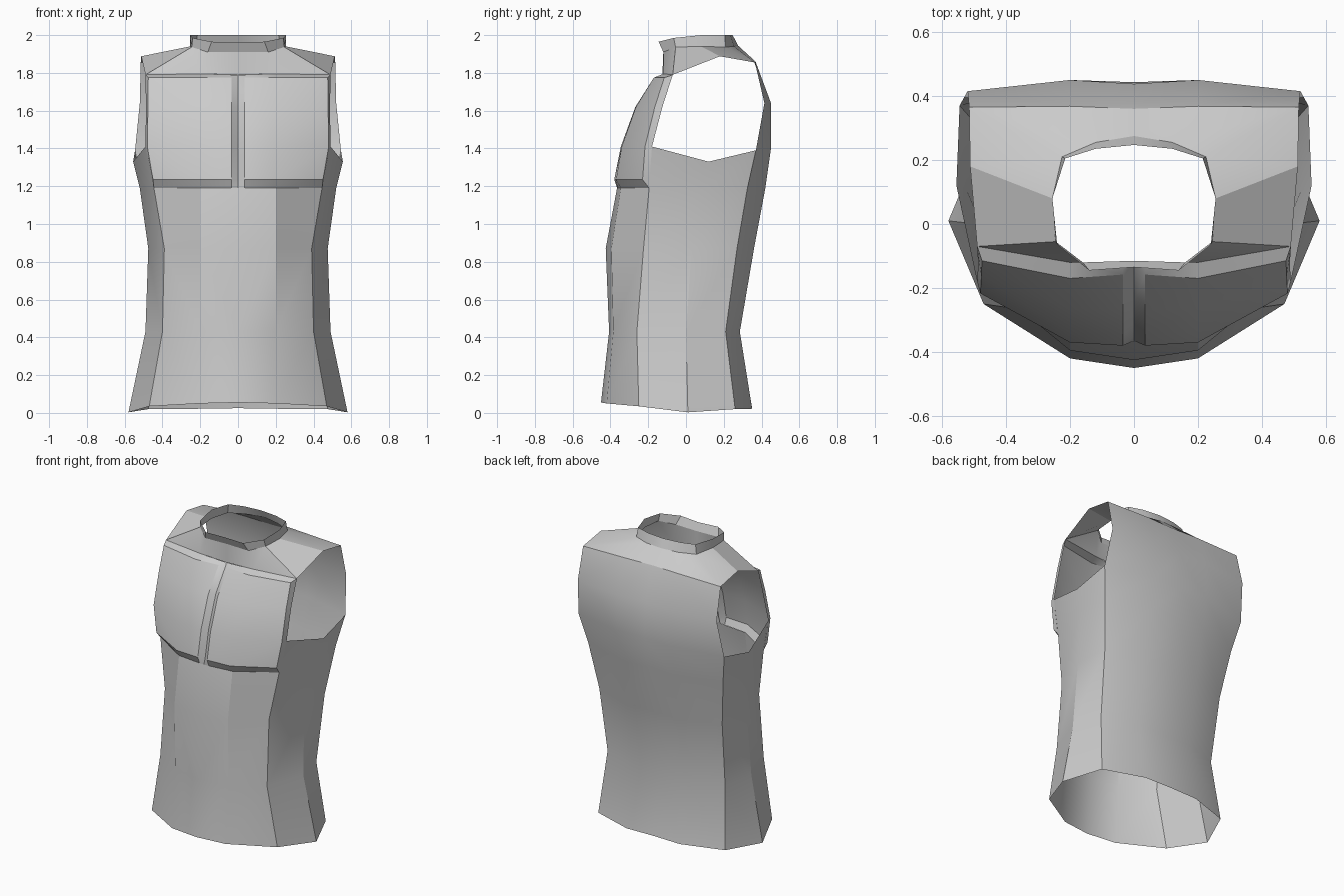
import bpy, bmesh

def loft(name, *strips):
    """Skin each strip of half-rows (front to back, bottom to top), then mirror across x."""
    bm = bmesh.new()
    for rows in strips:
        grid = [[bm.verts.new(p) for p in row] for row in rows]
        for lo, hi in zip(grid, grid[1:]):
            for i in range(len(lo) - 1):
                bm.faces.new((lo[i], lo[i + 1], hi[i + 1], hi[i]))
    bmesh.ops.remove_doubles(bm, verts=bm.verts, dist=0.001)
    me = bpy.data.meshes.new(name)
    bm.to_mesh(me)
    bm.free()
    ob = bpy.data.objects.new(name, me)
    bpy.context.collection.objects.link(ob)
    mod = ob.modifiers.new("mirror", 'MIRROR')
    mod.use_clip = True
    bpy.ops.object.select_all(action='DESELECT')
    ob.select_set(True)
    bpy.context.view_layer.objects.active = ob
    bpy.ops.object.modifier_apply(modifier=mod.name)
    bpy.ops.object.shade_smooth_by_angle(angle=0.45)
    return ob

# Torso: half rings running front centre, front corner, side, back corner, back centre
hem = [(0, -.45, .055), (.2, -.42, .05), (.47, -.25, .035), (.58, .01, .003),
       (.475, .26, .02), (.2, .35, .022), (0, .35, .025)]
hip = [(0, -.407, .43), (.2, -.385, .43), (.4, -.26, .43), (.49, .0, .43),
       (.44, .21, .43), (.2, .285, .43), (0, .28, .43)]
waist = [(0, -.425, .87), (.2, -.395, .87), (.39, -.225, .87), (.475, .03, .87),
         (.46, .27, .87), (.2, .36, .87), (0, .355, .87)]
ribs = [(0, -.365, 1.19), (.2, -.345, 1.19), (.445, -.195, 1.19), (.52, .1, 1.19),
        (.505, .325, 1.19), (.2, .42, 1.19), (0, .41, 1.19)]
# Armhole lower edge and back panel
underarm = [(.49, -.18, 1.41), (.555, .12, 1.33), (.545, .37, 1.39),
            (.2, .45, 1.4), (0, .443, 1.4)]
blade = [(.52, .415, 1.64), (.2, .45, 1.64), (0, .438, 1.64)]
back_top = [(.515, .365, 1.855), (.2, .368, 1.86), (0, .36, 1.86)]
loft("torso", [hem, hip, waist, ribs], [ribs[2:], underarm],
     [underarm[2:], blade, back_top])

# Raised chest panels: centre groove, raised face, bevelled rim
rows = [ribs[:1] + [(.035, -.363, 1.19), ribs[1], ribs[2], ribs[2]]]
for z, y0, y1, outer, rim in [
        (1.235, -.38, -.37, (.45, -.23), (.455, -.192)),
        (1.41, -.345, -.34, (.48, -.217), (.49, -.18)),
        (1.62, -.268, -.265, (.477, -.165), (.487, -.125)),
        (1.775, -.158, -.17, (.475, -.115), (.49, -.075))]:
    rows.append([(0, y0 + .03, z), (.035, y0, z), (.2, y1, z), (*outer, z), (*rim, z)])
chest_top = [(0, -.125, 1.79), (.2, -.12, 1.795), (.49, -.07, 1.79)]
rows.append([chest_top[0], (.035, -.125, 1.79), chest_top[1], chest_top[2], chest_top[2]])
loft("chest_panels", rows)

# Shoulder yoke from chest, armhole top and back up to the neck
neck = [(0, -.115, 1.91), (.16, -.12, 1.91), (.245, -.055, 1.937), (.255, .08, 1.94),
        (.225, .21, 1.937), (.12, .255, 1.94), (0, .275, 1.945)]
loft("shoulder_yoke", [chest_top + [(.512, .18, 1.888)] + back_top, neck])

# Stand-up collar
rim = [(0, -.135, 1.962), (.14, -.145, 1.965), (.24, -.065, 1.985), (.255, .08, 2),
       (.215, .205, 2), (.12, .235, 2), (0, .247, 2)]
loft("collar", [neck, rim])
